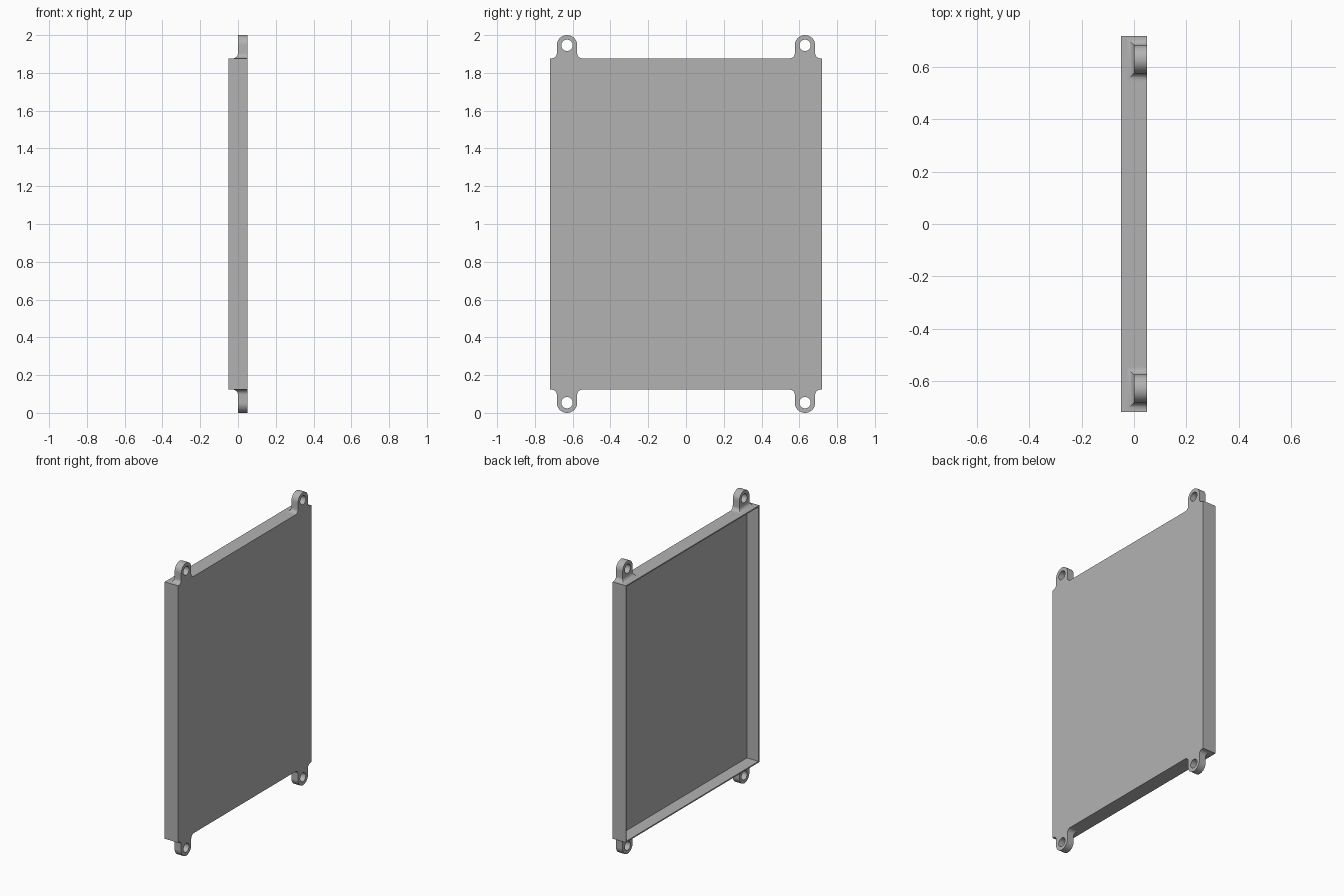
import bpy
import bmesh
import math
from mathutils import Matrix

if "Cube" in bpy.data.objects:
    bpy.data.objects.remove(bpy.data.objects["Cube"], do_unlink=True)

HALF_X, HALF_Y, HALF_Z = 0.05, 0.72, 0.877   # tray half sizes
WALL = 0.012
LUG_Y, LUG_R, HOLE_R = 0.63, 0.054, 0.03
FILLET = 0.027
LUG_Z = 1 - LUG_R                            # lug centre above the tray centre

grey = bpy.data.materials.new("light grey")
grey.use_nodes = True
grey.diffuse_color = (0.448, 0.448, 0.448, 1)
grey.node_tree.nodes["Principled BSDF"].inputs["Base Color"].default_value = grey.diffuse_color


def make_object(name, bm):
    bmesh.ops.recalc_face_normals(bm, faces=bm.faces)
    mesh = bpy.data.meshes.new(name)
    bm.to_mesh(mesh)
    bm.free()
    mesh.materials.append(grey)
    obj = bpy.data.objects.new(name, mesh)
    bpy.context.collection.objects.link(obj)
    return obj


def activate(obj):
    bpy.ops.object.select_all(action='DESELECT')
    obj.select_set(True)
    bpy.context.view_layer.objects.active = obj


# Shallow tray, open towards -x
bm = bmesh.new()
bmesh.ops.create_cube(bm, size=2, matrix=Matrix.Translation((0, 0, 1))
                      @ Matrix.Diagonal((HALF_X, HALF_Y, HALF_Z, 1)))
bm.normal_update()
opening = min(bm.faces, key=lambda f: f.calc_center_median().x)
bmesh.ops.inset_region(bm, faces=[opening], thickness=WALL)
pocket = bmesh.ops.extrude_face_region(bm, geom=[opening])
floor_verts = [g for g in pocket["geom"] if isinstance(g, bmesh.types.BMVert)]
bmesh.ops.translate(bm, verts=floor_verts, vec=(2 * HALF_X - WALL, 0, 0))
if opening.is_valid:
    bmesh.ops.delete(bm, geom=[opening], context='FACES_ONLY')
make_object("tray", bm)


def lug_sections():
    """Height, half width and back flare of each section from base to tip."""
    sections = []
    for i in range(9):
        a = math.radians(90 * i / 8)
        flare = FILLET * (1 - math.sin(a))
        sections.append((HALF_Z + FILLET * (1 - math.cos(a)), LUG_R + flare, flare))
    for i in range(17):
        a = math.radians(90 * i / 16)
        sections.append((LUG_Z + LUG_R * math.sin(a), LUG_R * math.cos(a), 0))
    return sections


def make_lug(name, side, up):
    bm = bmesh.new()
    rings = []
    for height, half, flare in lug_sections():
        corners = ((-flare, -half), (HALF_X, -half), (HALF_X, half), (-flare, half))
        rings.append([bm.verts.new((x, side * LUG_Y + y, 1 + up * height)) for x, y in corners])
    for low, high in zip(rings, rings[1:]):
        for i in range(4):
            j = (i + 1) % 4
            bm.faces.new((low[i], low[j], high[j], high[i]))
    bm.faces.new(rings[0])
    bmesh.ops.remove_doubles(bm, verts=bm.verts, dist=0.00001)
    lug = make_object(name, bm)

    # Bolt hole through the lug along x
    bm = bmesh.new()
    bmesh.ops.create_cone(bm, cap_ends=True, segments=40, radius1=HOLE_R, radius2=HOLE_R, depth=0.4,
                          matrix=Matrix.Translation((0, side * LUG_Y, 1 + up * LUG_Z))
                          @ Matrix.Rotation(math.pi / 2, 4, 'Y'))
    cutter = make_object("hole_cutter", bm)
    cutter.hide_render = True
    cut = lug.modifiers.new("bolt hole", 'BOOLEAN')
    cut.operation = 'DIFFERENCE'
    cut.solver = 'EXACT'
    cut.object = cutter
    activate(lug)
    bpy.ops.object.modifier_apply(modifier=cut.name)
    bpy.data.objects.remove(cutter, do_unlink=True)
    bpy.ops.object.shade_smooth_by_angle(angle=math.radians(30))


# Four mounting lugs
for up, level in ((1, "top"), (-1, "bottom")):
    for side, end in ((-1, "front"), (1, "back")):
        make_lug(f"{level}_{end}_lug", side, up)
